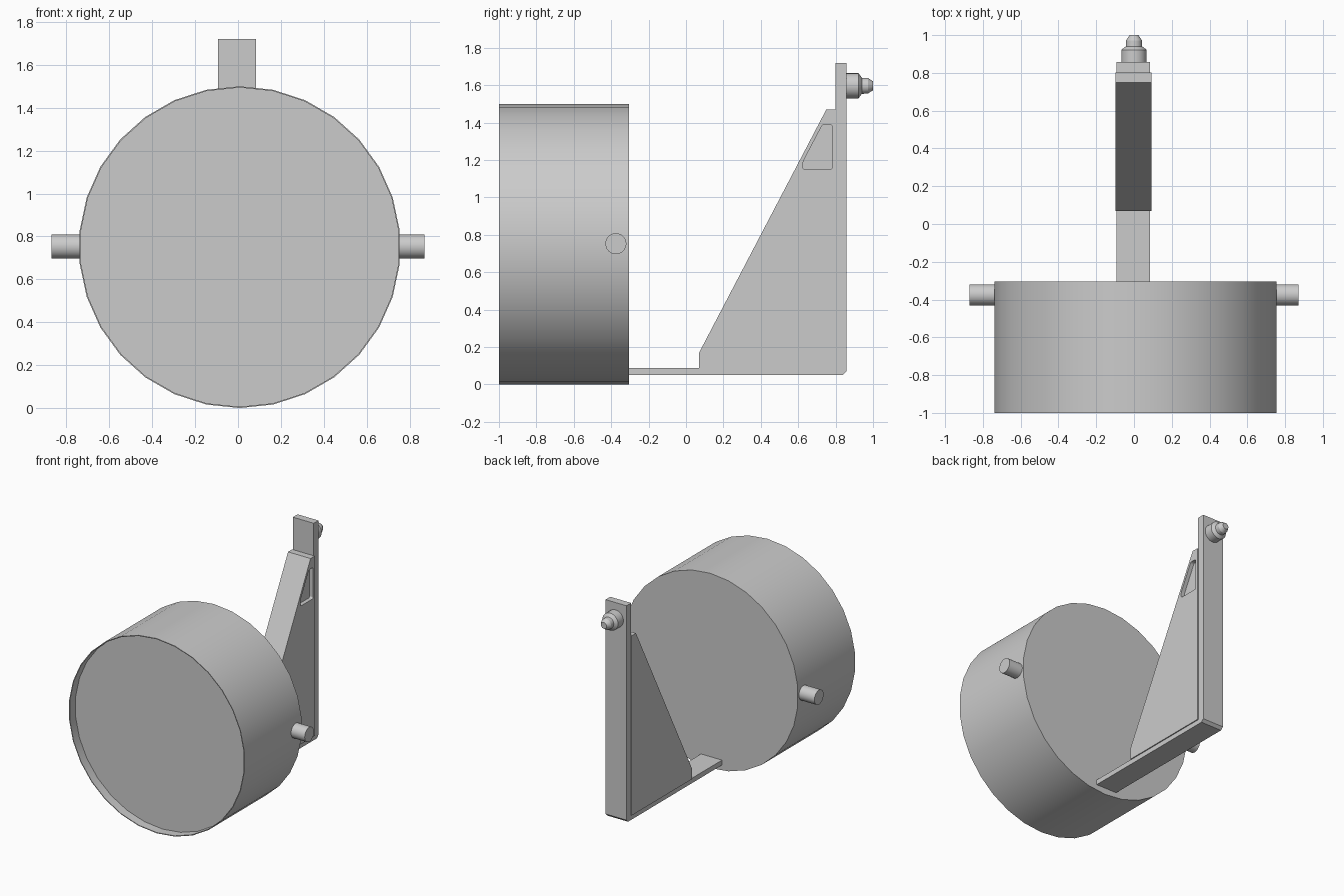
import bpy
import bmesh
import math
from mathutils import Matrix, Vector

old = bpy.data.objects.get("Cube")
if old:
    bpy.data.objects.remove(old, do_unlink=True)

grey = bpy.data.materials.new("plain grey")
grey.use_nodes = True
colour = (0.6, 0.6, 0.6, 1)
grey.diffuse_color = colour
grey.node_tree.nodes["Principled BSDF"].inputs["Base Color"].default_value = colour


def finish(bm, name, smooth=False):
    bmesh.ops.recalc_face_normals(bm, faces=bm.faces)
    mesh = bpy.data.meshes.new(name)
    bm.to_mesh(mesh)
    bm.free()
    mesh.materials.append(grey)
    obj = bpy.data.objects.new(name, mesh)
    bpy.context.collection.objects.link(obj)
    bpy.ops.object.select_all(action="DESELECT")
    obj.select_set(True)
    bpy.context.view_layer.objects.active = obj
    if smooth:
        bpy.ops.object.shade_smooth_by_angle(angle=math.radians(25))
    return obj


def lathe(name, profile, centre, turn=None, steps=30):
    """Spin (radius, distance) points about the y axis through centre."""
    bm = bmesh.new()
    verts = [bm.verts.new((0, d, r)) for r, d in profile]
    edges = [bm.edges.new(pair) for pair in zip(verts, verts[1:])]
    bmesh.ops.spin(bm, geom=verts + edges, cent=(0, 0, 0), axis=(0, 1, 0),
                   angle=math.tau, steps=steps)
    bmesh.ops.remove_doubles(bm, verts=bm.verts, dist=0.0001)
    if turn:
        bm.transform(turn)
    bm.transform(Matrix.Translation(centre))
    return finish(bm, name, smooth=True)


def prism(name, profile, x0, x1, rounding=0):
    """Extrude a (y, z) outline from x0 to x1."""
    bm = bmesh.new()
    face = bm.faces.new([bm.verts.new((x0, y, z)) for y, z in profile])
    made = bmesh.ops.extrude_face_region(bm, geom=[face])["geom"]
    moved = [v for v in made if isinstance(v, bmesh.types.BMVert)]
    bmesh.ops.translate(bm, verts=moved, vec=(x1 - x0, 0, 0))
    if rounding:
        corners = [e for e in bm.edges
                   if abs(e.verts[0].co.x - e.verts[1].co.x) > 0.001]
        bmesh.ops.bevel(bm, geom=corners, offset=rounding, segments=4,
                        profile=0.5, affect="EDGES")
    return finish(bm, name)


# Drum with a thin rim around the recessed front
R, back, front, floor = 0.75, -0.305, -1.0, -0.93
lathe("drum", [(0, back), (R, back), (R, front), (R - 0.006, front),
               (R - 0.006, floor), (0, floor)], Vector((0.008, 0, 0.75)))

# Side pegs
for side, label in ((1, "left"), (-1, "right")):
    lathe(label + "_peg", [(0, 0), (0.056, 0), (0.056, 0.17), (0, 0.17)],
          Vector((side * 0.7, -0.375, 0.753)),
          Matrix.Rotation(-side * math.pi / 2, 4, "Z"))

# L-shaped bracket: foot plate and upright
prism("bracket", [(back, 0.05), (0.837, 0.05), (0.857, 0.07), (0.857, 1.72),
                  (0.8, 1.72), (0.8, 0.088), (back, 0.088)], -0.093, 0.085)

# Triangular web with a rounded pocket in its left face
web = prism("web", [(0.07, 0.086), (0.802, 0.086), (0.802, 1.47),
                    (0.75, 1.47), (0.07, 0.17)], -0.099, 0.093)
cutter = prism("pocket_cutter", [(0.625, 1.15), (0.782, 1.15), (0.782, 1.39),
                                 (0.73, 1.39), (0.625, 1.19)],
               0.063, 0.15, rounding=0.012)
cutter.hide_render = True
cut = web.modifiers.new("pocket", "BOOLEAN")
cut.operation = "DIFFERENCE"
cut.object = cutter
cut.solver = "EXACT"
bpy.context.view_layer.objects.active = web
bpy.ops.object.modifier_apply(modifier=cut.name)
bpy.data.objects.remove(cutter, do_unlink=True)

# Stepped stud on the back of the upright
lathe("stud", [(0, 0.85), (0.067, 0.85), (0.067, 0.922), (0.055, 0.932),
               (0.043, 0.94), (0.042, 0.972), (0.024, 1.0), (0, 1.0)],
      Vector((0, 0, 1.597)))
